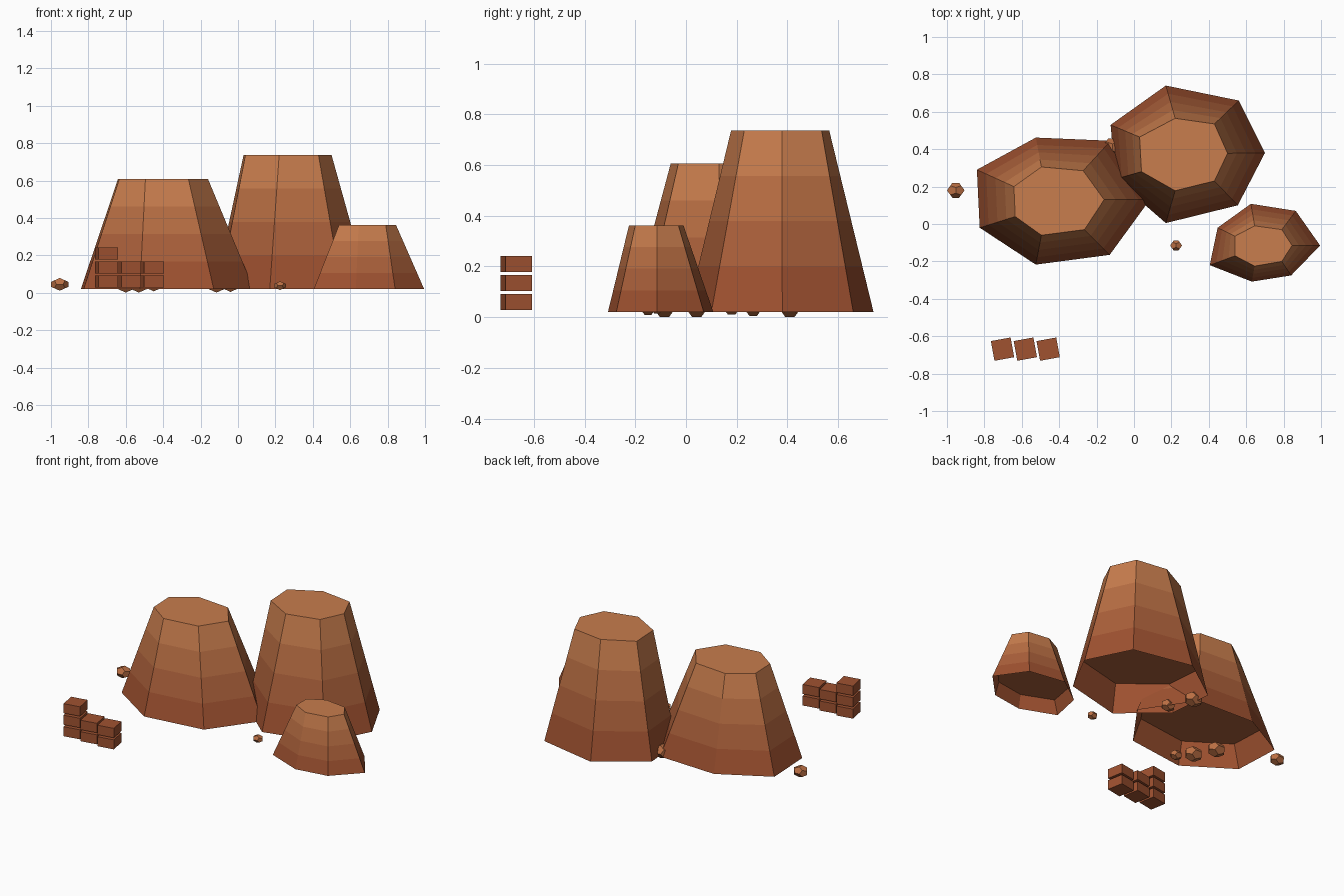
import bpy, bmesh
from math import sqrt
from mathutils import Vector, Matrix

if "Cube" in bpy.data.objects:
    bpy.data.objects.remove(bpy.data.objects["Cube"])


def material(name, r, g, b):
    m = bpy.data.materials.new(name)
    m.diffuse_color = (r, g, b, 1)
    m.use_nodes = True
    m.node_tree.nodes["Principled BSDF"].inputs["Base Color"].default_value = m.diffuse_color
    return m


# sandstone strata, darkest at the ground
STRATA = [material("clay_red", .35, .084, .030), material("rust", .41, .118, .043),
          material("ochre", .485, .156, .056), material("sand", .58, .205, .075)]


def finish(bm, name, mats):
    me = bpy.data.meshes.new(name)
    bm.to_mesh(me)
    bm.free()
    for m in mats:
        me.materials.append(m)
    ob = bpy.data.objects.new(name, me)
    bpy.context.collection.objects.link(ob)
    return ob


def mesa(name, base, top, z0, z1):
    """Tapered seven-sided butte in four strata; lowest stratum is open below."""
    bm = bmesh.new()
    rings = []
    for k in range(5):
        t = k / 4
        rings.append([bm.verts.new(Vector((*b, z0)).lerp(Vector((*c, z1)), t))
                      for b, c in zip(base, top)])
    n = len(base)
    for k in range(4):
        for i in range(n):
            j = (i + 1) % n
            f = bm.faces.new((rings[k][i], rings[k + 1][i], rings[k + 1][j], rings[k][j]))
            f.material_index = k
    bm.faces.new(rings[4][::-1]).material_index = 3
    # underside of the second stratum, seen through the open bottom
    bm.faces.new([bm.verts.new(v.co) for v in rings[1]]).material_index = 1
    finish(bm, name, STRATA)


# outlines run clockwise from the back
mesa("tall_mesa",
     [(.17, .74), (.56, .66), (.70, .38), (.555, .10), (.17, .005), (-.10, .24), (-.125, .53)],
     [(.22, .565), (.43, .535), (.50, .378), (.43, .23), (.22, .178), (.04, .28), (.03, .465)],
     .02, .737)
mesa("wide_mesa",
     [(-.525, .462), (-.125, .445), (.085, .13), (-.13, -.165), (-.525, -.217), (-.825, -.02), (-.84, .29)],
     [(-.495, .305), (-.272, .285), (-.16, .13), (-.265, -.03), (-.495, -.06), (-.635, .04), (-.642, .2)],
     .02, .607)
mesa("small_mesa",
     [(.625, .108), (.865, .07), (.995, -.115), (.84, -.275), (.63, -.308), (.405, -.22), (.447, -.02)],
     [(.645, -.01), (.79, -.03), (.845, -.115), (.79, -.2), (.645, -.225), (.54, -.17), (.54, -.065)],
     .02, .362)


def boulder(name, x, y, z, r):
    """Flattened dodecahedron rock."""
    p = (1 + sqrt(5)) / 2
    q = 1 / p
    s = (-1, 1)
    pts = [(a, b, c) for a in s for b in s for c in s]
    for a in s:
        for b in s:
            pts += [(a * p, 0, b * q), (a * q, b * p, 0), (0, a * q, b * p)]
    bm = bmesh.new()
    for v in pts:
        bm.verts.new(Vector(v) / p)
    bmesh.ops.convex_hull(bm, input=bm.verts[:])
    bmesh.ops.dissolve_limit(bm, angle_limit=.05, verts=bm.verts[:], edges=bm.edges[:])
    bmesh.ops.transform(bm, matrix=Matrix.Translation((x, y, z)) @ Matrix.Diagonal((r, r * .85, r * .72, 1)),
                        verts=bm.verts[:])
    finish(bm, name, [STRATA[2]])


for i, rock in enumerate([(-.953, .18, .045, .047), (.225, -.115, .038, .032),
                          (-.04, .265, .037, .045), (-.115, .41, .042, .057),
                          (-.45, -.15, .035, .038), (-.53, -.085, .042, .057),
                          (-.60, .042, .042, .057)]):
    boulder(f"boulder_{i + 1}", *rock)

# stepped stack of clay bricks
for col, (x, count) in enumerate([(-.703, 3), (-.581, 2), (-.459, 2)]):
    for row in range(count):
        bm = bmesh.new()
        bmesh.ops.create_cube(bm, size=1, matrix=Matrix.Translation((x, -.669, .06 + .075 * row))
                              @ Matrix.Rotation(.18, 4, 'Z') @ Matrix.Diagonal((.107, .107, .062, 1)))
        finish(bm, f"brick_{col + 1}_{row + 1}", [STRATA[0]])
